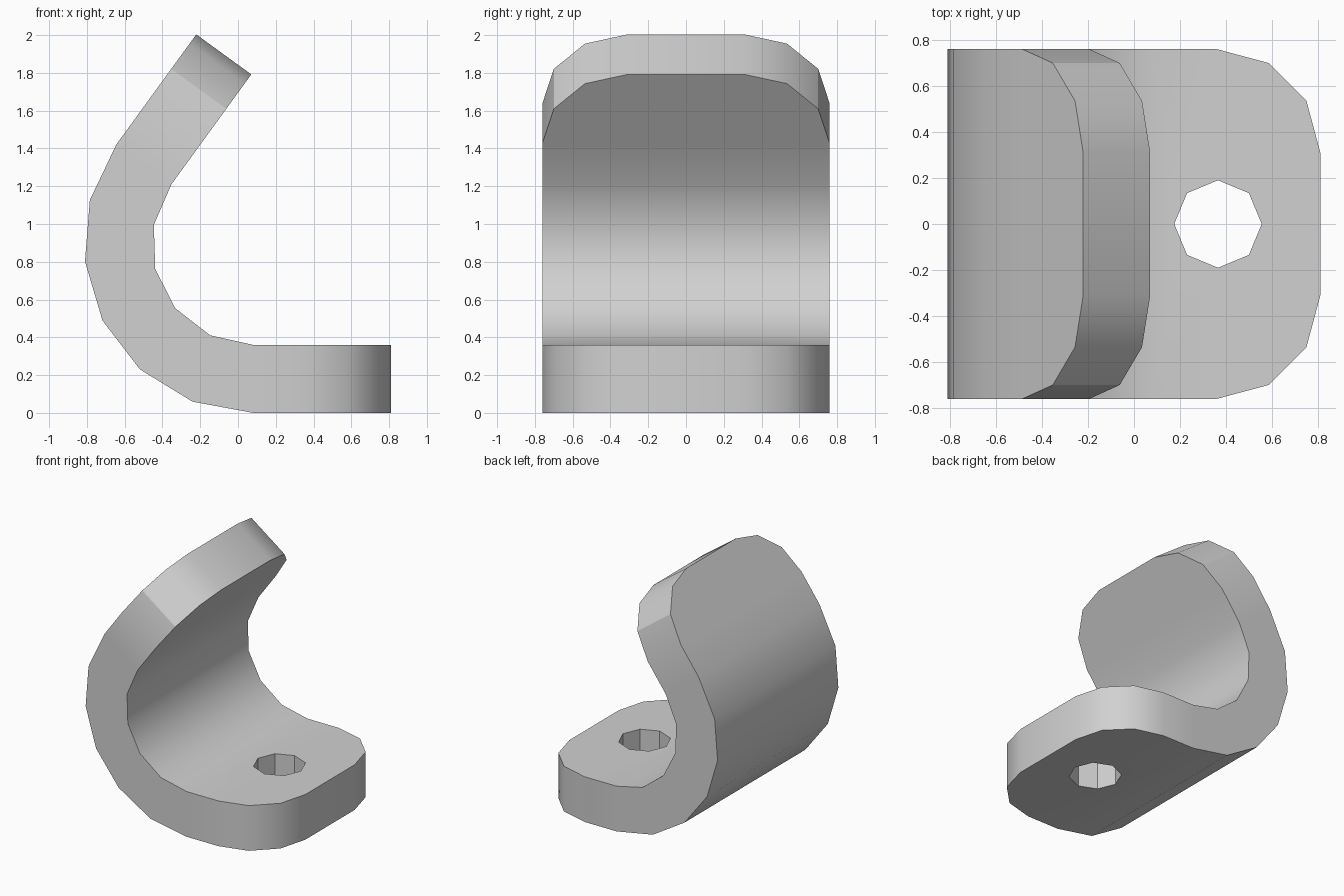
import bpy
import bmesh
from math import sin, cos, radians
from mathutils import Vector

cube = bpy.data.objects.get("Cube")
if cube:
    bpy.data.objects.remove(cube)

HALF_W, CORNER, STRAIGHT = 0.76, 0.45, 0.73
CENTRE = Vector((0.08, 0, 0.895))
R_OUT, R_IN, BEND = 0.895, 0.535, 126

# Rounded plate end: (distance back from tip, half width)
tip = [(CORNER * (1 - cos(radians(a))), HALF_W - CORNER * (1 - sin(radians(a))))
       for a in (0, 30, 60, 90)]


def arc_point(radius, angle):
    a = radians(angle)
    return CENTRE + radius * Vector((-sin(a), 0, -cos(a)))


def strip(bm, radius, segments):
    """Rows of vertex pairs from the foot tip, round the bend, to the arm tip."""
    a = radians(BEND)
    arm_dir = Vector((-cos(a), 0, sin(a)))
    foot, arm = arc_point(radius, 0), arc_point(radius, BEND)
    rows = [(foot + Vector((STRAIGHT - d, 0, 0)), w) for d, w in tip]
    rows += [(arc_point(radius, BEND * i / segments), HALF_W) for i in range(segments + 1)]
    rows += [(arm + arm_dir * (STRAIGHT - 0.01 - d), w) for d, w in reversed(tip)]
    return [[bm.verts.new(p + Vector((0, s * w, 0))) for s in (-1, 1)] for p, w in rows]


# Bent plate
bm = bmesh.new()
outer = strip(bm, R_OUT, 6)
inner = strip(bm, R_IN, 5)
for rows in (outer, inner):
    for a, b in zip(rows, rows[1:]):
        bm.faces.new((a[0], a[1], b[1], b[0]))
for end in (0, -1):
    bm.faces.new((outer[end][0], outer[end][1], inner[end][1], inner[end][0]))
for s in (0, 1):
    for i in (0, 1, 2, 3, -5, -4, -3, -2):
        bm.faces.new((outer[i][s], outer[i + 1][s], inner[i + 1][s], inner[i][s]))
    bm.faces.new([r[s] for r in outer[4:-4]] + [r[s] for r in reversed(inner[4:-4])])
bmesh.ops.recalc_face_normals(bm, faces=bm.faces[:])
mesh = bpy.data.meshes.new("hook_plate")
bm.to_mesh(mesh)
bm.free()
plate = bpy.data.objects.new("hook_plate", mesh)
bpy.context.collection.objects.link(plate)

# Material
grey = bpy.data.materials.new("plain grey")
grey.use_nodes = True
colour = (0.64, 0.64, 0.64, 1)
grey.diffuse_color = colour
grey.node_tree.nodes["Principled BSDF"].inputs["Base Color"].default_value = colour
mesh.materials.append(grey)

# Octagonal screw hole through the foot
bpy.ops.mesh.primitive_cylinder_add(vertices=8, radius=0.19, depth=0.8,
                                    location=(0.365, 0, 0.18))
cutter = bpy.context.object
cutter.name = "hole_cutter"
cutter.hide_render = True
cutter.data.materials.append(grey)
bpy.ops.object.select_all(action='DESELECT')
plate.select_set(True)
bpy.context.view_layer.objects.active = plate
cut = plate.modifiers.new("screw_hole", 'BOOLEAN')
cut.operation = 'DIFFERENCE'
cut.solver = 'EXACT'
cut.object = cutter
bpy.ops.object.modifier_apply(modifier=cut.name)
bpy.data.objects.remove(cutter)

# Smooth bends, with a crease on each arm corner
bpy.ops.object.shade_smooth_by_angle(angle=radians(32))
crease_w = tip[2][1]
for edge in plate.data.edges:
    a, b = (plate.data.vertices[v].co for v in edge.vertices)
    if a.z > 1.5 and b.z > 1.5 and abs(a.y - b.y) < 0.001 and abs(abs(a.y) - crease_w) < 0.01:
        edge.use_edge_sharp = True
